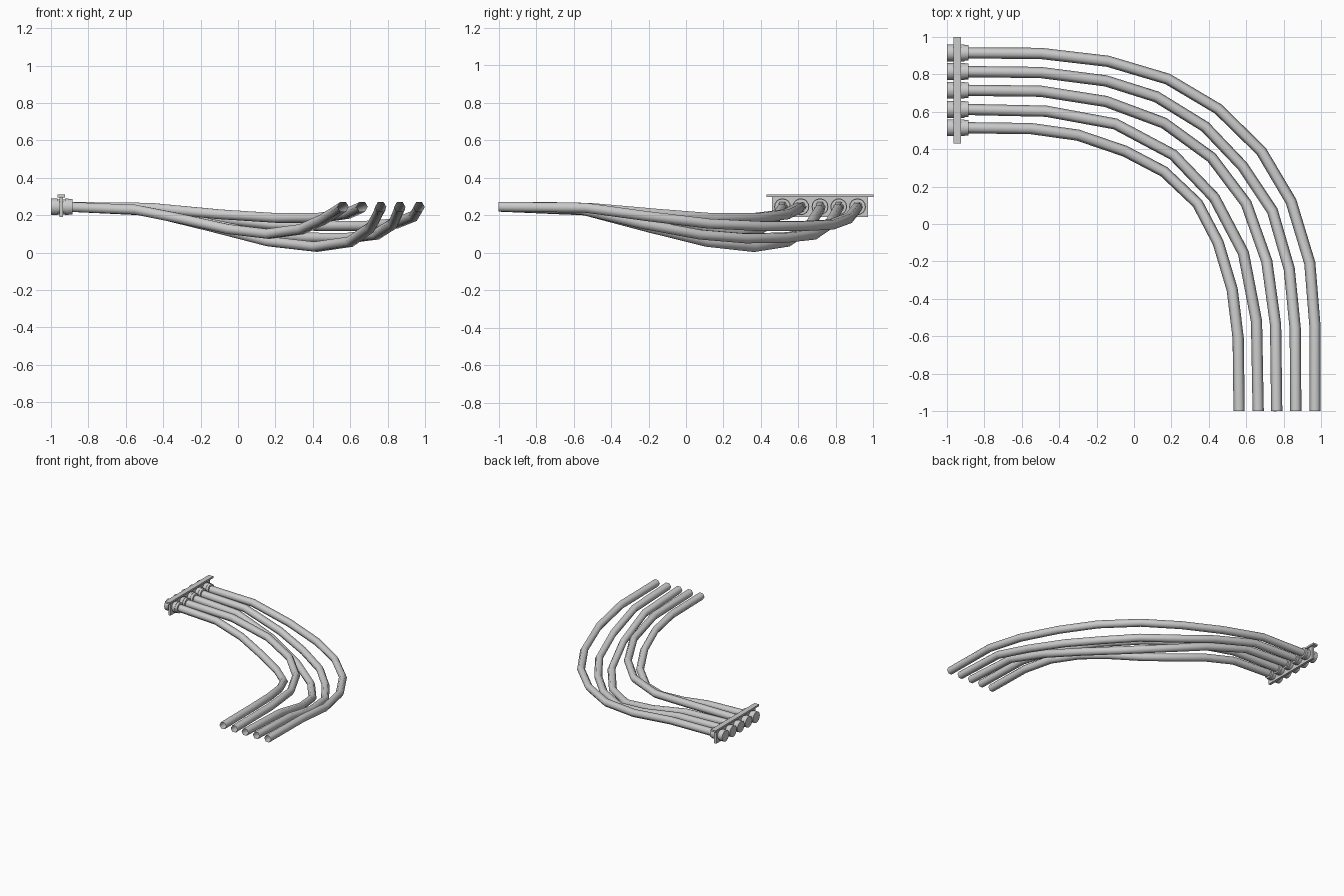
import bpy, math

if "Cube" in bpy.data.objects:
    bpy.data.objects.remove(bpy.data.objects["Cube"])

R = 0.03           # pipe radius
Z0 = 0.245         # height of pipe ends
ROWS = [0.915, 0.815, 0.715, 0.613, 0.515]

# Bend points between the straight ends of each pipe, outermost first
PATHS = [
    [(-.5, .912, .238), (-.14, .87, .185), (.18, .775, .15), (.45, .615, .142), (.68, .39, .142),
     (.84, .12, .155), (.94, -.21, .195), (.967, -.54, .24)],
    [(-.5, .81, .232), (-.15, .765, .155), (.12, .68, .097), (.38, .52, .08), (.58, .31, .077),
     (.74, .07, .097), (.83, -.24, .155), (.862, -.56, .23)],
    [(-.5, .71, .225), (-.15, .655, .14), (.16, .54, .06), (.415, .355, .031), (.6, .11, .058),
     (.71, -.2, .135), (.757, -.54, .225)],
    [(-.47, .603, .24), (-.1, .535, .205), (.21, .37, .185), (.43, .14, .185), (.585, -.155, .208),
     (.655, -.52, .24)],
    [(-.55, .51, .23), (-.3, .475, .18), (-.05, .39, .125), (.16, .28, .1), (.34, .11, .125),
     (.45, -.1, .175), (.525, -.35, .22), (.557, -.61, .242)],
]
END_X = [.968, .865, .763, .664, .562]


def box(name, x, y, z):
    bpy.ops.mesh.primitive_cube_add(size=1, location=(sum(x) / 2, sum(y) / 2, sum(z) / 2))
    o = bpy.context.object
    o.name = name
    o.scale = (x[1] - x[0], y[1] - y[0], z[1] - z[0])


def collar(name, x0, x1, y, r):
    bpy.ops.mesh.primitive_cylinder_add(vertices=16, radius=r, depth=x1 - x0,
                                        location=((x0 + x1) / 2, y, Z0),
                                        rotation=(0, math.pi / 2, 0))
    bpy.context.object.name = name
    bpy.ops.object.shade_smooth_by_angle(angle=math.radians(40))


def pipe(name, pts):
    cu = bpy.data.curves.new(name, 'CURVE')
    cu.dimensions = '3D'
    cu.bevel_depth = R
    cu.bevel_resolution = 1      # six-sided section, open ends
    sp = cu.splines.new('POLY')
    sp.points.add(len(pts) - 1)
    for p, co in zip(sp.points, pts):
        p.co = (*co, 1)
    o = bpy.data.objects.new(name, cu)
    bpy.context.collection.objects.link(o)
    # turn the curve into a mesh
    bpy.ops.object.select_all(action='DESELECT')
    o.select_set(True)
    bpy.context.view_layer.objects.active = o
    bpy.ops.object.convert(target='MESH')
    bpy.ops.object.shade_smooth_by_angle(angle=math.radians(65))


# Pipes with their end fittings
for i, y in enumerate(ROWS):
    pipe(f"pipe_{i + 1}", [(-.92, y, Z0)] + PATHS[i] + [(END_X[i], -1, Z0)])
    collar(f"end_cap_{i + 1}", -1.0, -.966, y, .045)
    collar(f"cap_neck_{i + 1}", -.97, -.92, y, .04)
    collar(f"collar_{i + 1}", -.925, -.905, y, .045)
    collar(f"collar_sleeve_{i + 1}", -.91, -.886, y, .042)

# Bracket holding the fittings: upright web with a top flange
box("bracket_web", (-.955, -.935), (.46, .97), (.19, .3))
box("bracket_flange", (-.966, -.924), (.43, 1.0), (.296, .31))
